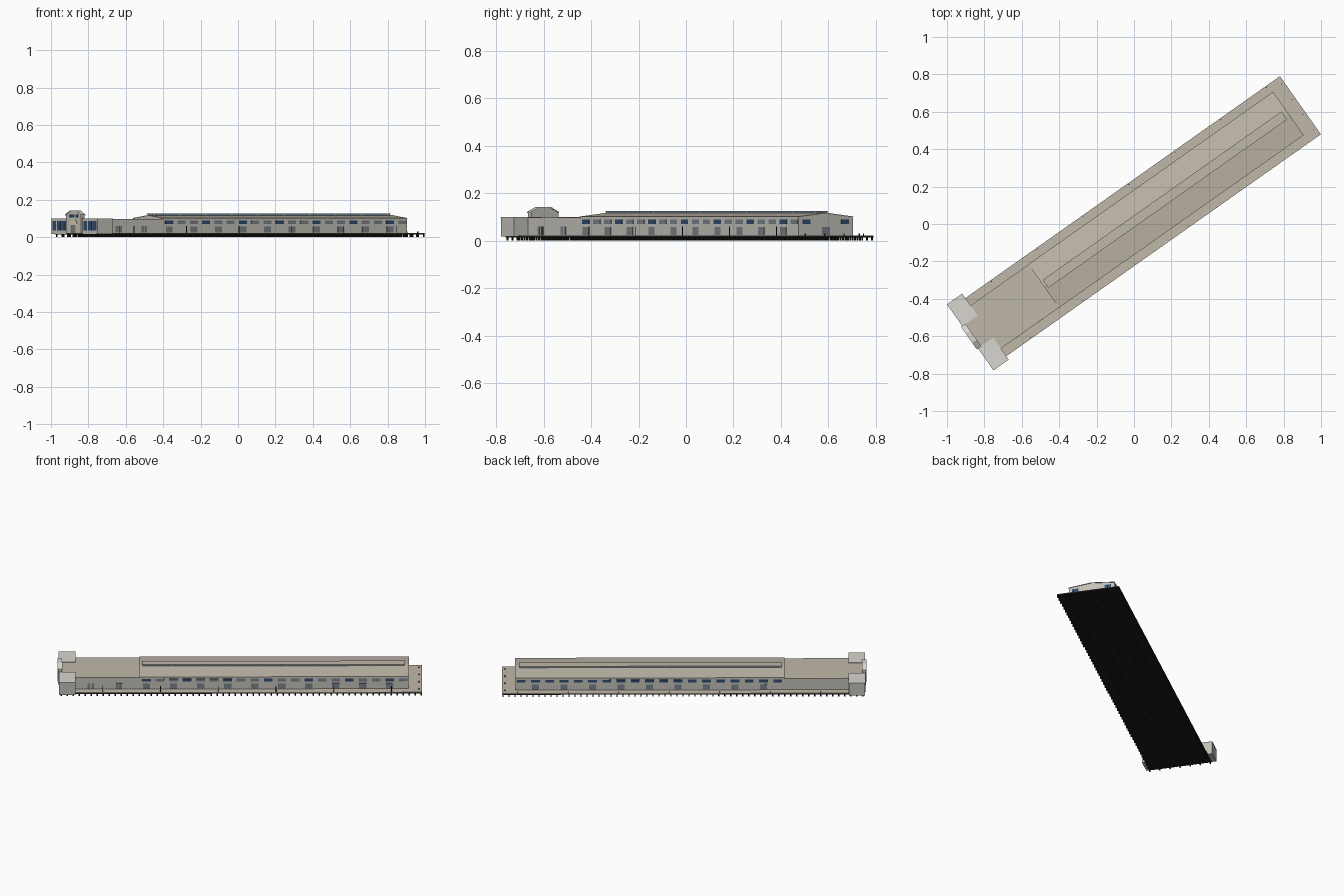
import bpy, bmesh, math
from mathutils import Matrix

if "Cube" in bpy.data.objects:
    bpy.data.objects.remove(bpy.data.objects["Cube"])

ANGLE = math.radians(35.2)   # pier axis, turned from x; all parts use local (u, v, z)
VC = 0.007                   # centre line of the shed


def material(name, rgb):
    m = bpy.data.materials.new(name)
    m.diffuse_color = (*rgb, 1)
    m.use_nodes = True
    m.node_tree.nodes["Principled BSDF"].inputs["Base Color"].default_value = m.diffuse_color
    return m


TAN = material("tan_roof", (0.53, 0.48, 0.40))
WALL = material("wall_grey", (0.55, 0.53, 0.48))
PALE = material("pale_roof", (0.68, 0.67, 0.62))
BLACK = material("black_timber", (0.012, 0.011, 0.01))
NAVY = material("navy_glass", (0.03, 0.07, 0.16))
GREY = material("grey_glass", (0.19, 0.22, 0.25))
BAND = material("skylight_glass", (0.16, 0.24, 0.33))
CREAM = material("cream_trim", (0.72, 0.62, 0.42))


def finish(name, bm, mat):
    bmesh.ops.recalc_face_normals(bm, faces=bm.faces)
    me = bpy.data.meshes.new(name)
    bm.to_mesh(me)
    bm.free()
    me.materials.append(mat)
    ob = bpy.data.objects.new(name, me)
    ob.rotation_euler.z = ANGLE
    bpy.context.collection.objects.link(ob)
    return ob


def boxes(name, mat, items):
    """Each item is u0, u1, v0, v1, z0, z1."""
    bm = bmesh.new()
    for u0, u1, v0, v1, z0, z1 in items:
        m = (Matrix.Translation(((u0 + u1) / 2, (v0 + v1) / 2, (z0 + z1) / 2))
             @ Matrix.Diagonal((u1 - u0, v1 - v0, z1 - z0, 1)))
        bmesh.ops.create_cube(bm, size=1, matrix=m)
    return finish(name, bm, mat)


def extrude_u(name, mat, profile, u0, u1):
    """Sweep a (v, z) cross-section along the pier."""
    bm = bmesh.new()
    face = bm.faces.new([bm.verts.new((u0, v + VC, z)) for v, z in profile])
    ext = bmesh.ops.extrude_face_region(bm, geom=[face])["geom"]
    bmesh.ops.translate(bm, vec=(u1 - u0, 0, 0),
                        verts=[g for g in ext if isinstance(g, bmesh.types.BMVert)])
    return finish(name, bm, mat)


def cylinders(name, mat, spots, r, z0, z1, sides=6):
    bm = bmesh.new()
    for u, v in spots:
        bmesh.ops.create_cone(bm, cap_ends=True, segments=sides, radius1=r, radius2=r,
                              depth=z1 - z0, matrix=Matrix.Translation((u, v, (z0 + z1) / 2)))
    return finish(name, bm, mat)


# deck and piles
D0, D1 = -0.184, 0.196
boxes("deck_base", BLACK, [(-1.06, 1.092, D0, D1, 0.014, 0.019)])
boxes("deck_top", TAN, [(-1.06, 1.093, D0, D1, 0.019, 0.022)])
rows = [D0 + 0.004 + i * (D1 - D0 - 0.008) / 6 for i in range(7)]
cylinders("piles", BLACK, [(-1.05 + i * 2.138 / 60, v) for i in range(61) for v in rows],
          0.0045, 0, 0.015)

# main shed: walls, then a shallow gabled roof
H = 0.14
extrude_u("main_shed_walls", WALL,
          [(-H, 0.022), (H, 0.022), (H, 0.1), (0, 0.115), (-H, 0.1)], -0.583, 1.012)
extrude_u("main_shed_roof", TAN,
          [(-H - .002, 0.099), (0, 0.114), (H + .002, 0.099),
           (H + .002, 0.102), (0, 0.118), (-H - .002, 0.102)], -0.586, 1.015)

# lower shed behind the head house
boxes("low_shed_walls", WALL, [(-1.05, -0.583, VC - H, VC + H, 0.022, 0.094)])
boxes("low_shed_roof", TAN, [(-1.05, -0.586, VC - H - .001, VC + H + .001, 0.094, 0.097)])

# roof skylight
boxes("skylight_base", WALL, [(-0.568, 0.988, -0.011, 0.033, 0.11, 0.116)])
boxes("skylight_glass", BAND, [(-0.567, 0.987, -0.012, 0.034, 0.116, 0.124)])
boxes("skylight_roof", TAN, [(-0.571, 0.991, -0.015, 0.037, 0.123, 0.126)])
boxes("skylight_mullions", WALL, [(u - .004, u + .004, -0.013, 0.035, 0.116, 0.124)
                                  for u in [-0.56 + i * 0.17 for i in range(10)]])

# long side windows and doors
FV, BV, E = VC - H, VC + H, 0.0015
navy, grey = [], []
for i in range(20):
    u = -0.544 + i * 0.0803
    (navy if i % 3 == 0 else grey).append((u - .026, u + .026, FV - E, FV + E, 0.071, 0.089))
    if i % 2 == 0:
        grey.append((u - .022, u + .022, FV - E, FV + E, 0.024, 0.058))
for i in range(19):
    u = -0.545 + i * 0.0847
    navy.append((u - .026, u + .026, BV - E, BV + E, 0.071, 0.089))
    if i % 2:
        grey.append((u - .02, u + .02, BV - E, BV + E, 0.024, 0.058))
# low shed doors
for u in (-0.887, -0.863, -0.718, -0.698):
    grey.append((u - .008, u + .008, FV - E, FV + E, 0.024, 0.06))
# far end windows and door
for v in (-0.1, 0.1):
    navy.append((1.012 - E, 1.012 + E, VC + v - .02, VC + v + .02, 0.071, 0.089))
grey.append((1.012 - E, 1.012 + E, VC - .02, VC + .02, 0.024, 0.058))
boxes("navy_windows", NAVY, navy)
boxes("grey_windows_and_doors", GREY, grey)

# head house: two wings either side of the centre line
C = 0.0095
wings, roofs, panes = [], [], []
for s in (-1, 1):
    v0, v1 = sorted((C + s * 0.073, C + s * 0.215))
    wings.append((-1.063, -0.966, v0, v1, 0.018, 0.098))
    roofs.append((-1.065, -0.965, v0 - .001, v1 + .001, 0.098, 0.101))
    for k in (-1, 0, 1):
        v = (v0 + v1) / 2 + k * 0.043
        panes.append((-1.0645, -1.06, v - .017, v + .017, 0.036, 0.086))
boxes("wing_walls", WALL, wings)
boxes("wing_roofs", PALE, roofs)
boxes("wing_windows", NAVY, panes)

# central entrance with a clipped gable
shift = C - VC
extrude_u("entrance_gable", WALL,
          [(v + shift, z) for v, z in [(-.07, .02), (.07, .02), (.07, .118), (.03, .138),
                                       (-.03, .138), (-.07, .118)]], -1.07, -1.046)
extrude_u("entrance_coping", PALE,
          [(v + shift, z) for v, z in [(-.073, .117), (-.03, .138), (.03, .138), (.073, .117),
                                       (.073, .121), (.031, .142), (-.031, .142), (-.073, .121)]],
          -1.073, -1.044)
arch = [(-.034, .022), (.034, .022)] + [
    (.034 * math.cos(a), .068 + .03 * math.sin(a))
    for a in [i * math.pi / 8 for i in range(9)]]
extrude_u("entrance_arch", CREAM, [(v + shift, z) for v, z in arch], -1.0715, -1.068)
boxes("entrance_doors", GREY, [(-1.0725, -1.07, C - .022, C + .022, 0.022, 0.066)])
boxes("gable_windows", NAVY, [(-1.0715, -1.068, C + k * .03 - .011, C + k * .03 + .011, .106, .122)
                              for k in (-1, 0, 1)])

# lamp posts along the front edge, bollards on the far end
cylinders("lamp_posts", BLACK, [(-0.804 + i * 0.343, D0 + .008) for i in range(6)],
          0.002, 0.02, 0.06)
cylinders("bollards", BLACK, [(1.075, VC + k * 0.1) for k in (-1.5, -0.5, 0.5, 1.5)]
          + [(-0.8 + i * 0.3, D1 - .008) for i in range(7)], 0.003, 0.02, 0.03)
